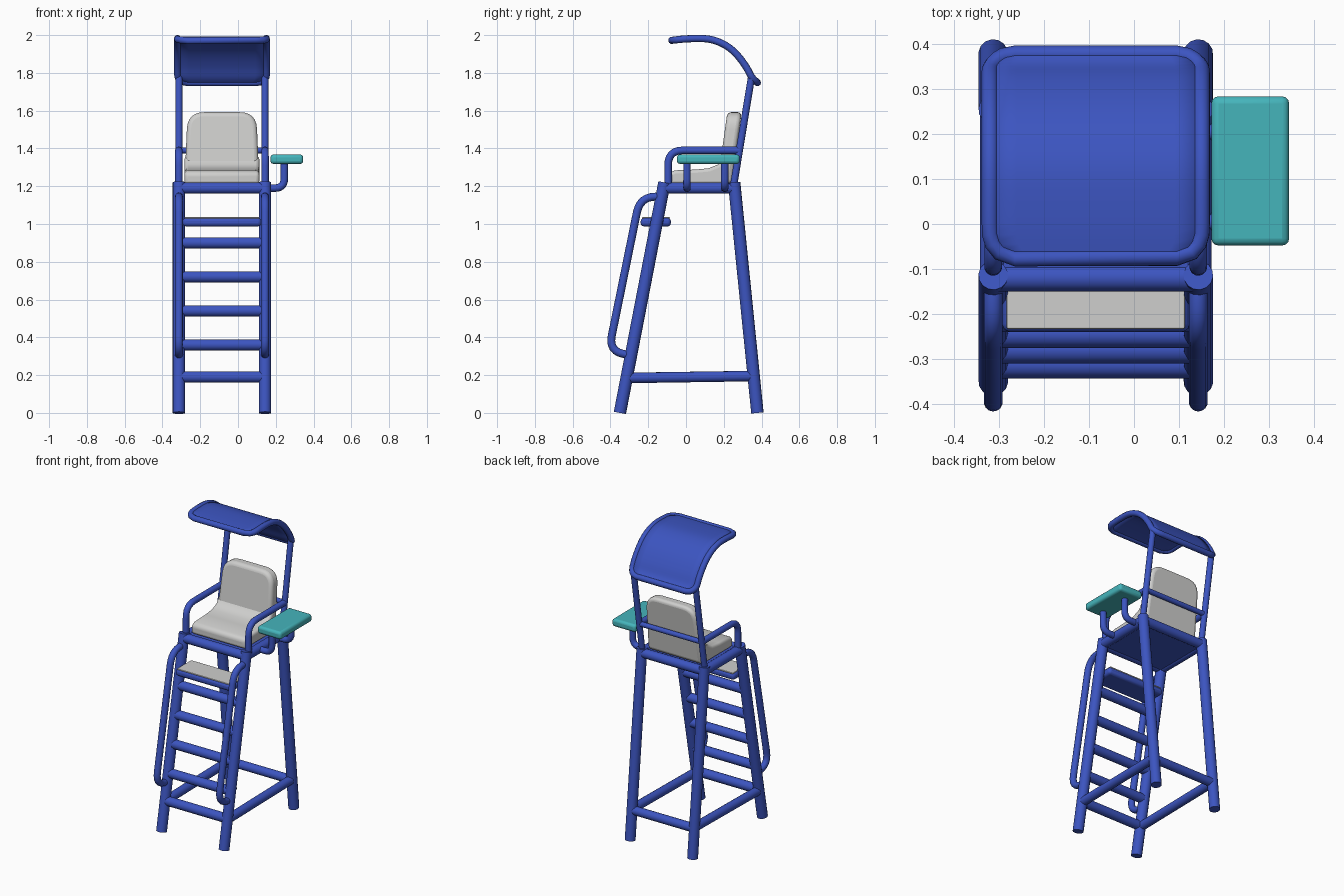
import bpy, bmesh, math
from mathutils import Vector

if "Cube" in bpy.data.objects:
    bpy.data.objects.remove(bpy.data.objects["Cube"])

CX = -0.085      # chair centre line
HW = 0.228       # leg offset from the centre line


def material(name, rgb):
    m = bpy.data.materials.new(name)
    m.diffuse_color = (*rgb, 1)
    m.use_nodes = True
    m.node_tree.nodes["Principled BSDF"].inputs["Base Color"].default_value = m.diffuse_color
    return m


BLUE = material("blue_paint", (0.045, 0.09, 0.53))
WHITE = material("pale_grey", (0.62, 0.62, 0.61))
TEAL = material("teal", (0.06, 0.46, 0.50))


def finish(name, bm, mat, bevel=0, segments=3):
    bmesh.ops.recalc_face_normals(bm, faces=bm.faces)
    me = bpy.data.meshes.new(name)
    bm.to_mesh(me)
    bm.free()
    ob = bpy.data.objects.new(name, me)
    bpy.context.collection.objects.link(ob)
    me.materials.append(mat)
    if bevel:
        mod = ob.modifiers.new("bevel", 'BEVEL')
        mod.width, mod.segments, mod.limit_method = bevel, segments, 'ANGLE'
        mod.angle_limit = math.radians(40)
    bpy.ops.object.select_all(action='DESELECT')
    ob.select_set(True)
    bpy.context.view_layer.objects.active = ob
    bpy.ops.object.shade_smooth_by_angle(angle=math.radians(40))
    return ob


def tube(name, pts, r, closed=False, sides=14):
    """Round tube swept along a path."""
    pts = [Vector(p) for p in pts]
    n = len(pts)
    bm = bmesh.new()
    rings, normal = [], None
    for i, p in enumerate(pts):
        a = pts[i - 1] if closed or i else p
        b = pts[(i + 1) % n] if closed or i < n - 1 else p
        t = (b - a).normalized()
        if normal is None:
            normal = t.orthogonal()
        normal = (normal - t * normal.dot(t)).normalized()
        side = t.cross(normal)
        angles = [2 * math.pi * k / sides for k in range(sides)]
        rings.append([bm.verts.new(p + (normal * math.cos(w) + side * math.sin(w)) * r) for w in angles])
    for i in range(n if closed else n - 1):
        A, B = rings[i], rings[(i + 1) % n]
        for k in range(sides):
            j = (k + 1) % sides
            bm.faces.new((A[k], A[j], B[j], B[k]))
    if not closed:
        bm.faces.new(rings[0])
        bm.faces.new(rings[-1])
    return finish(name, bm, BLUE)


def rounded(pts, radius, steps=6):
    """Round the inner corners of a polyline."""
    pts = [Vector(p) for p in pts]
    out = [pts[0]]
    for a, p, b in zip(pts, pts[1:], pts[2:]):
        s, e = p + (a - p).normalized() * radius, p + (b - p).normalized() * radius
        for k in range(steps + 1):
            t = k / steps
            out.append(s * (1 - t) ** 2 + p * 2 * t * (1 - t) + e * t * t)
    return out + [pts[-1]]


def box(name, lo, hi, mat, bevel):
    bm = bmesh.new()
    bmesh.ops.create_cube(bm, size=1)
    for v in bm.verts:
        v.co = [(l + h) / 2 + c * (h - l) for l, h, c in zip(lo, hi, v.co)]
    return finish(name, bm, mat, bevel)


def extrude(name, outline, offset, mat, bevel):
    bm = bmesh.new()
    f = bm.faces.new([bm.verts.new(p) for p in outline])
    ext = bmesh.ops.extrude_face_region(bm, geom=[f])
    for v in ext["geom"]:
        if isinstance(v, bmesh.types.BMVert):
            v.co += Vector(offset)
    return finish(name, bm, mat, bevel, 4)


def front_y(z):
    return -0.35 + 0.236 * z / 1.22


def back_y(z):
    return 0.378 - 0.123 * z / 1.22


# Legs, posts and rails on both sides
for side, s in (("left", -1), ("right", 1)):
    x = CX + s * HW
    tube(side + "_front_leg", [(x, front_y(0), 0), (x, front_y(1.22), 1.22)], 0.033)
    tube(side + "_rear_leg", [(x, back_y(0), 0), (x, back_y(1.22), 1.22)], 0.033)
    tube(side + "_stretcher", [(x, front_y(.185), .185), (x, back_y(.195), .195)], 0.028)
    tube(side + "_seat_rail", [(x, -0.125, 1.19), (x, 0.265, 1.19)], 0.03)
    tube(side + "_canopy_post", [(x, 0.25, 1.19), (x, 0.347, 1.78)], 0.019)
    tube(side + "_armrest", rounded([(x, -0.095, 1.19), (x, -0.095, 1.39), (x, 0.283, 1.39)], 0.08), 0.02)
    tube(side + "_hand_rail", rounded([(x, front_y(1.14) + .01, 1.145), (x, -0.243, 1.145),
                                       (x, -0.41, 0.325), (x, -0.29, 0.305)], 0.085), 0.021)

# Cross bars and ladder rungs
x0, x1 = CX - HW, CX + HW
for name, y, z, r in [("front_stretcher", front_y(.19), .19, .03), ("rear_stretcher", back_y(.19), .19, .028),
                      ("front_seat_rail", -0.12, 1.19, .03), ("rear_seat_rail", 0.258, 1.19, .03),
                      ("back_bar", 0.283, 1.39, .016)]:
    tube(name, [(x0, y, z), (x1, y, z)], r)
for i in range(4):
    z = 0.36 + 0.18 * i
    tube("rung_%d" % (i + 1), [(x0, front_y(z), z), (x1, front_y(z), z)], 0.03)

# Top step with pale tread
box("top_step", (x0 + .02, -0.24, 0.987), (x1 - .02, -0.08, 1.033), BLUE, 0.018)
box("step_tread", (x0 + .03, -0.233, 1.028), (x1 - .03, -0.085, 1.036), WHITE, 0.003)

# Seat platform, pan and backrest
box("seat_platform", (x0, -0.12, 1.168), (x1, 0.258, 1.208), BLUE, 0.004)
pan = [(-.088, 1.21), (-.088, 1.27), (-.06, 1.284), (.05, 1.288), (.12, 1.295), (.17, 1.315),
       (.20, 1.36), (.25, 1.36), (.235, 1.21)]
extrude("seat_pan", [(CX - .198, y, z) for y, z in pan], (.396, 0, 0), WHITE, 0.018)
arch = rounded([(CX - .198, 0, 1.215), (CX - .182, 0, 1.592), (CX + .182, 0, 1.592), (CX + .198, 0, 1.215)], 0.09)
lean = [(p.x, 0.178 + (p.z - 1.3) * 0.14, p.z) for p in arch]
extrude("backrest", lean, (0, 0.076, 0), WHITE, 0.022)

# Curved canopy: a thin sheet with a tubular rim
profile = [(-.075, 1.972), (.0, 1.98), (.10, 1.981), (.165, 1.967), (.225, 1.936), (.275, 1.89),
           (.318, 1.832), (.348, 1.778), (.378, 1.748)]
knots = [Vector((0, y, z)) for y, z in profile]
path = []
for i in range(len(knots) - 1):
    a, b, c, d = knots[max(i - 1, 0)], knots[i], knots[i + 1], knots[min(i + 2, len(knots) - 1)]
    for k in range(4):
        t = k / 4
        path.append(b + (c - a) * t / 2 + (a * 2 - b * 5 + c * 4 - d) * t * t / 2
                    + (b * 3 - a - c * 3 + d) * t ** 3 / 2)
path.append(knots[-1])
run = [0]
for a, b in zip(path, path[1:]):
    run.append(run[-1] + (b - a).length)


def half_width(s):
    d = min(s, run[-1] - s, 0.06)
    return 0.18 + 0.055 * math.sqrt(max(0, 1 - (1 - d / 0.06) ** 2))


edge = [(half_width(s), p) for s, p in zip(run, path)]
bm = bmesh.new()
rows = [[bm.verts.new((CX + w * k / 4, p.y, p.z)) for k in range(-4, 5)] for w, p in edge]
for A, B in zip(rows, rows[1:]):
    for k in range(8):
        bm.faces.new((A[k], A[k + 1], B[k + 1], B[k]))
sheet = finish("canopy_sheet", bm, BLUE)
solid = sheet.modifiers.new("thickness", 'SOLIDIFY')
solid.thickness, solid.offset = 0.022, 0
rim = [(CX + w, p.y, p.z) for w, p in edge] + [(CX - w, p.y, p.z) for w, p in reversed(edge)]
tube("canopy_rim", rim, 0.019, closed=True, sides=10)

# Side table on two bent brackets
box("side_table", (0.172, -0.048, 1.318), (0.345, 0.284, 1.368), TEAL, 0.016)
for name, y in (("front", 0.005), ("rear", 0.205)):
    tube(name + "_table_bracket", rounded([(0.14, y, 1.19), (0.245, y, 1.19), (0.245, y, 1.325)], 0.05), 0.02)
